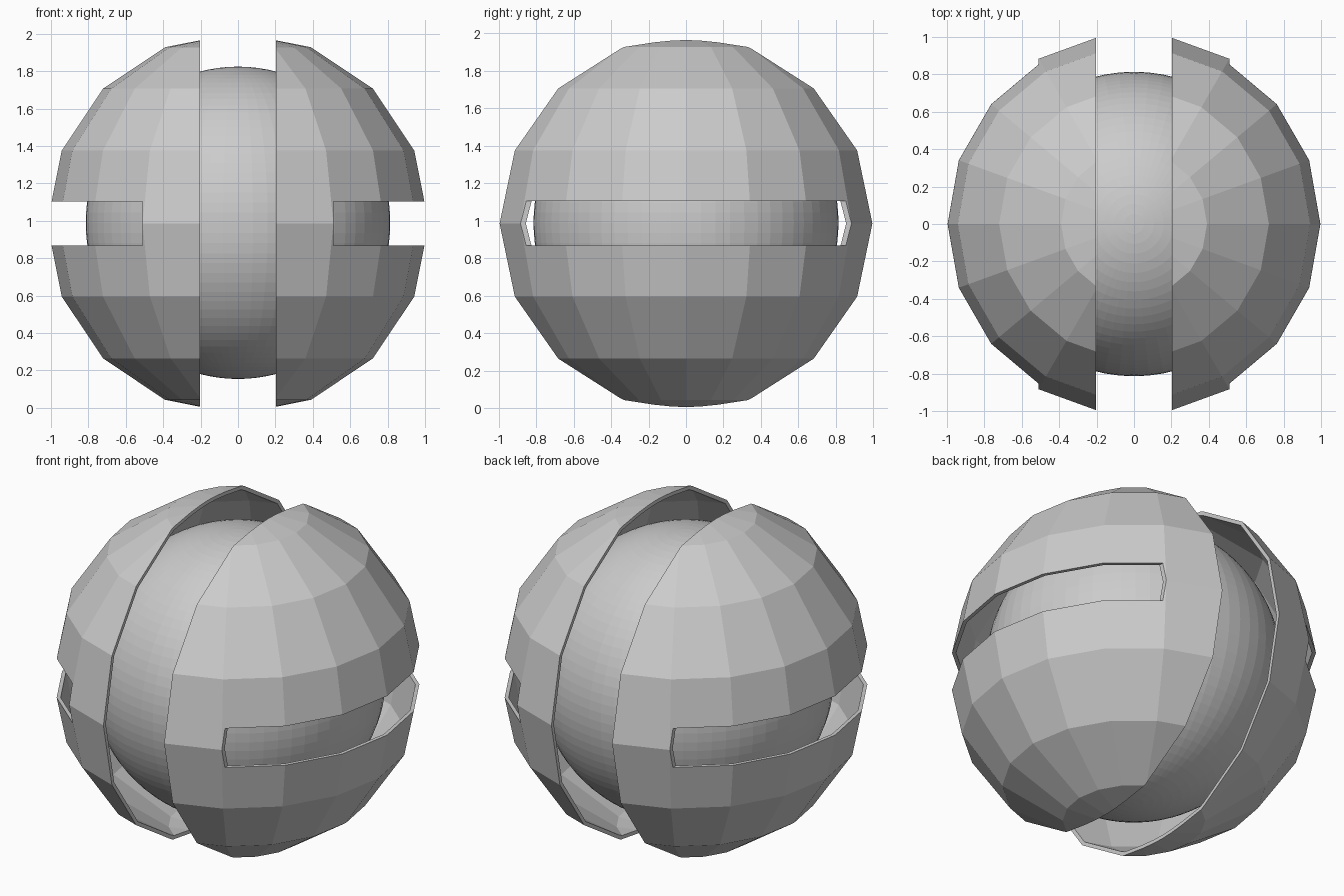
import bpy

if "Cube" in bpy.data.objects:
    bpy.data.objects.remove(bpy.data.objects["Cube"])

CZ = 0.985   # common centre height


def box(name, lo, hi):
    """Hidden cutter box given by its two corners."""
    centre = [(a + b) / 2 for a, b in zip(lo, hi)]
    bpy.ops.mesh.primitive_cube_add(size=1, location=centre)
    ob = bpy.context.object
    ob.name = name
    ob.scale = [b - a for a, b in zip(lo, hi)]
    ob.hide_render = True
    ob.hide_set(True)
    return ob


# Smooth-looking inner core, slightly taller than wide
bpy.ops.mesh.primitive_uv_sphere_add(segments=64, ring_count=48, radius=1, location=(0, 0, CZ + 0.004))
core = bpy.context.object
core.name = "inner_core"
core.scale = (0.814, 0.814, 0.835)

# Cutters: the gap between the halves and one slot per side
cutters = [
    box("gap_cutter", (-0.203, -1.5, -0.5), (0.203, 1.5, 2.5)),
    box("right_slot_cutter", (0.51, -1.5, 0.868), (1.5, 1.5, 1.104)),
    box("left_slot_cutter", (-1.5, -1.5, 0.868), (-0.51, 1.5, 1.104)),
]

# Faceted thin outer shell, split and slotted
# (18 segments with a vertex on each end of the x axis)
bpy.ops.mesh.primitive_uv_sphere_add(segments=18, ring_count=8, radius=1.02, location=(0, 0, CZ))
shell = bpy.context.object
shell.name = "outer_shell"
# Make sure a meridian lies on the x axis
if not any(abs(v.co.y) < 1e-4 and v.co.x > 1.0 for v in shell.data.vertices):
    shell.rotation_euler.z = 1.5707963
solid = shell.modifiers.new("thickness", 'SOLIDIFY')
solid.thickness = 0.022
solid.offset = -1
for cutter in cutters:
    cut = shell.modifiers.new(cutter.name, 'BOOLEAN')
    cut.operation = 'DIFFERENCE'
    cut.solver = 'EXACT'
    cut.object = cutter
